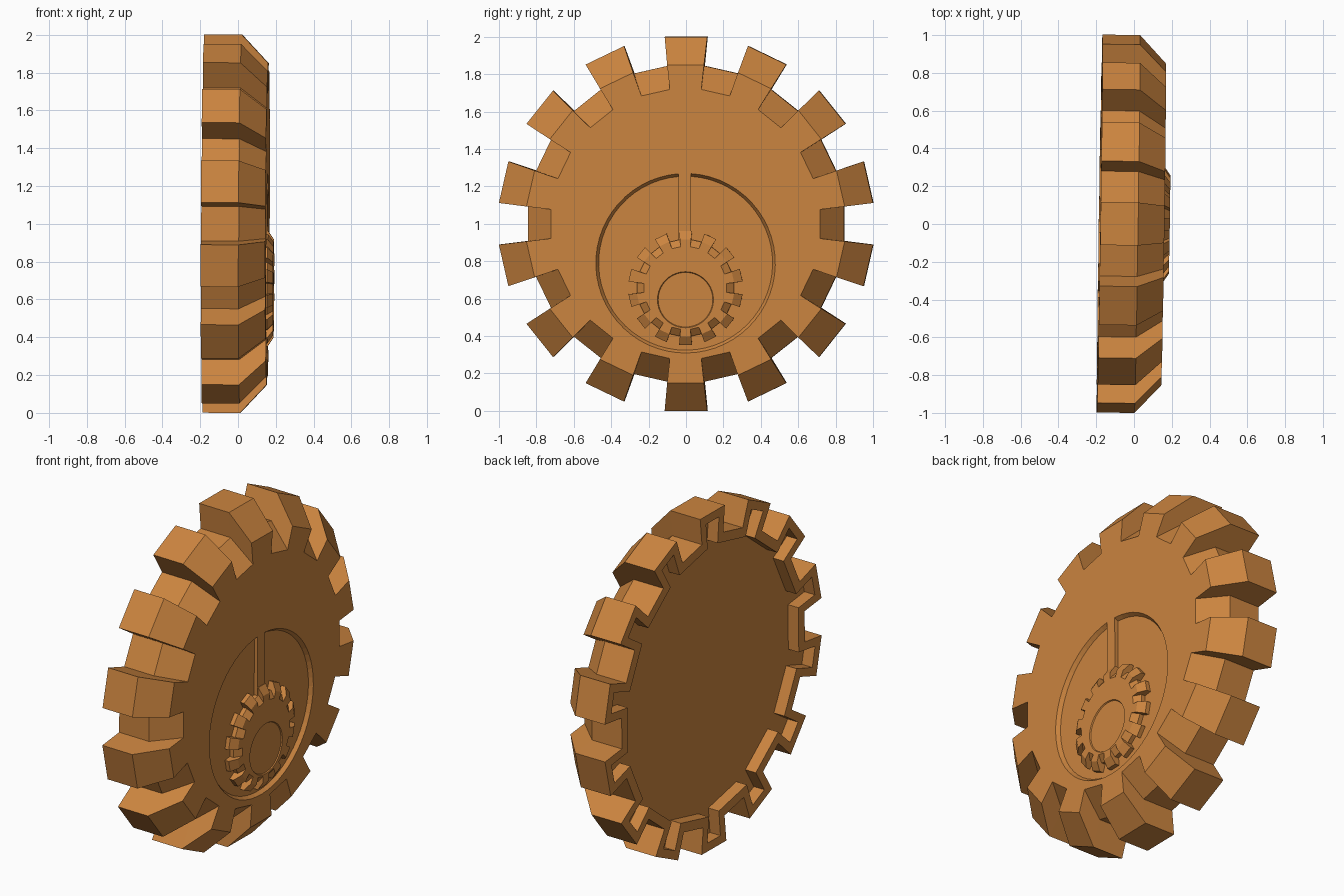
import bpy, bmesh
from math import sin, cos, radians, pi, asin
from mathutils import Matrix

if "Cube" in bpy.data.objects:
    bpy.data.objects.remove(bpy.data.objects["Cube"])

TEETH = 14
# The wheel leans very slightly away from the x axis
LEAN = (Matrix.Translation((0, 0, 1)) @ Matrix.Rotation(0.005, 4, 'Y')
        @ Matrix.Rotation(-0.015, 4, 'Z'))

mat = bpy.data.materials.new("orange_wood")
mat.diffuse_color = (0.60, 0.233, 0.05, 1)
mat.use_nodes = True
mat.node_tree.nodes["Principled BSDF"].inputs["Base Color"].default_value = mat.diffuse_color


def toothed_outline(tip, root, tip_half, root_half, zc=0.0):
    """Closed toothed outline as (y, z) points; halves are tooth half angles in degrees."""
    pts = []
    for i in range(TEETH):
        a = 360 / TEETH * i
        for r, d in ((root, -root_half), (tip, -tip_half), (tip, tip_half), (root, root_half)):
            t = radians(a + d)
            pts.append((r * sin(t), r * cos(t) + zc))
    return pts


def circle(radius, zc, n=40):
    return [(radius * sin(2 * pi * i / n), radius * cos(2 * pi * i / n) + zc) for i in range(n)]


def loft(name, layers):
    """Join matching outlines given as (x, points) and cap both ends."""
    bm = bmesh.new()
    rings = [[bm.verts.new((x, y, z)) for y, z in pts] for x, pts in layers]
    n = len(rings[0])
    for a, b in zip(rings, rings[1:]):
        for i in range(n):
            j = (i + 1) % n
            bm.faces.new((a[i], a[j], b[j], b[i]))
    bm.faces.new(rings[0][::-1])
    bm.faces.new(rings[-1])
    bmesh.ops.recalc_face_normals(bm, faces=bm.faces[:])
    me = bpy.data.meshes.new(name)
    bm.to_mesh(me)
    bm.free()
    me.transform(LEAN)
    me.materials.append(mat)
    ob = bpy.data.objects.new(name, me)
    bpy.context.collection.objects.link(ob)
    return ob


def carve(ob, cutter):
    mod = ob.modifiers.new("carve", 'BOOLEAN')
    mod.operation = 'DIFFERENCE'
    mod.solver = 'EXACT'
    mod.object = cutter
    bpy.context.view_layer.objects.active = ob
    bpy.ops.object.modifier_apply(modifier=mod.name)
    bpy.data.objects.remove(cutter)


# Large wheel: hollowed back, straight rim, chamfered front
outer = toothed_outline(1.0065, 0.85, 6.5, 6.65)
wheel = loft("large_wheel", [
    (-0.112, toothed_outline(0.952, 0.80, 3.6, 3.3)),
    (-0.182, toothed_outline(0.952, 0.80, 3.6, 3.3)),
    (-0.182, outer),
    (0.017, outer),
    (0.157, toothed_outline(0.856, 0.724, 6.6, 6.7)),
])

# Round recess in the front, interrupted by a flush spoke at the top
RC = -0.21


def recess_outline(r, n=56):
    start, end = asin(0.029 / r), 2 * pi - asin(0.037 / r)
    arc = [start + (end - start) * i / n for i in range(n + 1)]
    pts = [(r * sin(t), r * cos(t) + RC) for t in arc]
    return pts + [(-0.037, -0.2), (0.029, -0.2)]


carve(wheel, loft("recess_cutter", [(0.135, recess_outline(0.465)),
                                    (0.157, recess_outline(0.48)),
                                    (0.179, recess_outline(0.495))]))

# Small toothed wheel standing in the recess
GC = -0.342
small_outer = toothed_outline(0.307, 0.26, 6.5, 6.65, GC)
small = loft("small_wheel", [
    (0.125, small_outer),
    (0.160, small_outer),
    (0.190, toothed_outline(0.262, 0.222, 6.6, 6.7, GC)),
])

# Shallow round dish in the small wheel
carve(small, loft("dish_cutter", [(0.184, circle(0.146, -0.405)),
                                  (0.190, circle(0.15, -0.405)),
                                  (0.196, circle(0.154, -0.405))]))
